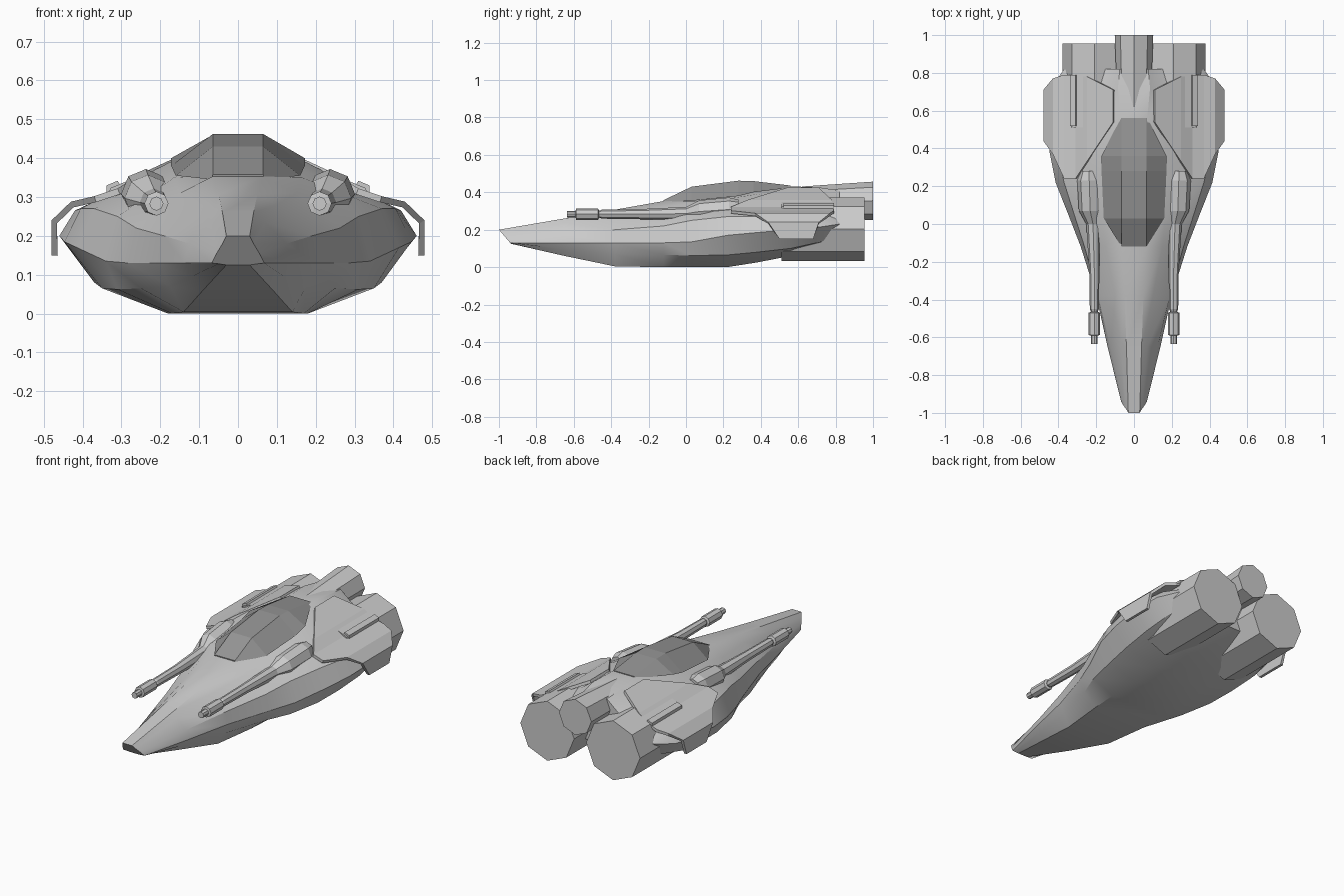
import bpy, bmesh, math

if "Cube" in bpy.data.objects:
    bpy.data.objects.remove(bpy.data.objects["Cube"])


def finish(ob, angle=None):
    bm = bmesh.new()
    bm.from_mesh(ob.data)
    bmesh.ops.recalc_face_normals(bm, faces=bm.faces)
    bm.to_mesh(ob.data)
    bm.free()
    if angle:
        bpy.ops.object.select_all(action='DESELECT')
        bpy.context.view_layer.objects.active = ob
        ob.select_set(True)
        bpy.ops.object.shade_smooth_by_angle(angle=math.radians(angle))
    return ob


def loft(name, rings, closed=True, angle=None):
    n = len(rings[0])
    verts = [p for r in rings for p in r]
    faces = []
    for i in range(len(rings) - 1):
        for j in range(n if closed else n - 1):
            k = (j + 1) % n
            faces.append((i*n + j, i*n + k, (i+1)*n + k, (i+1)*n + j))
    if closed:
        faces.append(tuple(range(n)))
        faces.append(tuple(range(len(verts) - n, len(verts))))
    me = bpy.data.meshes.new(name)
    me.from_pydata(verts, [], faces)
    ob = bpy.data.objects.new(name, me)
    bpy.context.collection.objects.link(ob)
    return finish(ob, angle)


def mirror(ob):
    ob.modifiers.new("Mirror", 'MIRROR')
    return ob


def symmetric(half, y):
    pts = [(x, y, z) for x, z in half]
    return pts + [(-x, yy, z) for x, yy, z in reversed(pts)]


def octagon(y, x, z, r):
    return [(x + r*math.cos(a*math.pi/4), y, z + r*math.sin(a*math.pi/4)) for a in range(8)]


# Hull: half sections from spine to keel
sections = [
    (-1.0, [(.03, .20), (.04, .18), (.055, .155), (.068, .13), (.05, .128), (.03, .125)]),
    (-.65, [(.04, .26), (.07, .235), (.125, .18), (.14, .13), (.12, .095), (.09, .06)]),
    (-.38, [(.05, .307), (.10, .28), (.19, .20), (.20, .13), (.175, .07), (.14, .004)]),
    (-.12, [(.065, .353), (.15, .31), (.262, .22), (.282, .13), (.25, .065), (.17, 0)]),
    (.03, [(.065, .355), (.165, .35), (.31, .25), (.34, .135), (.31, .062), (.18, 0)]),
    (.22, [(.065, .38), (.18, .365), (.37, .27), (.415, .17), (.35, .065), (.18, 0)]),
    (.38, [(.07, .41), (.175, .39), (.405, .27), (.447, .185), (.37, .08), (.18, .025)]),
    (.56, [(.07, .432), (.165, .385), (.42, .265), (.46, .20), (.38, .10), (.20, .06)]),
    (.72, [(.085, .425), (.165, .37), (.40, .265), (.44, .215), (.36, .135), (.20, .11)]),
    (.82, [(.075, .41), (.14, .355), (.34, .26), (.37, .23), (.31, .17), (.18, .145)]),
]
rings = [symmetric(h, y) for y, h in sections]
rings[0] = [(x, y + (.2 - z)*.85, z) for x, y, z in rings[0]]
loft("hull", rings, angle=30)

# Dark canopy
canopy = loft("canopy", [symmetric(h, y) for y, h in [
    (-.12, [(.065, .358), (.067, .345)]),
    (.03, [(.065, .43), (.16, .355)]),
    (.28, [(.065, .462), (.172, .38)]),
    (.36, [(.065, .46), (.172, .40)]),
    (.56, [(.065, .436), (.072, .425)])]])
mat = bpy.data.materials.new("dark_glass")
mat.diffuse_color = (.3, .3, .3, 1)
mat.use_nodes = True
mat.node_tree.nodes["Principled BSDF"].inputs["Base Color"].default_value = mat.diffuse_color
canopy.data.materials.append(mat)

# Engines
mirror(loft("side_engine", [octagon(y, .208, .203, .17) for y in (.51, .955)]))
loft("centre_engine", [octagon(.62, 0, .343, .088), octagon(1.0, 0, .355, .102)])

# Guns: stations of y, x, z, radius
gun = [(-.635, .21, .283, .018), (-.59, .21, .283, .018), (-.588, .21, .283, .031),
       (-.47, .21, .283, .031), (-.465, .21, .283, .018), (-.45, .21, .283, .024),
       (-.25, .21, .283, .027), (0, .217, .286, .036), (.07, .232, .297, .06),
       (.23, .237, .308, .064), (.28, .237, .315, .046)]
mirror(loft("gun", [octagon(*s) for s in gun]))

# Armour plates: strips of x, z, front y, back y
strips = [(.11, .425, .54, .71), (.25, .36, .33, .78), (.31, .322, .24, .785),
          (.37, .302, .24, .79), (.43, .288, .37, .77), (.48, .24, .44, .71),
          (.48, .15, .50, .68)]
plate = loft("armour_plate", [[(x, a, z), (x, b, z)] for x, z, a, b in strips], closed=False)
if sum(p.normal.z for p in plate.data.polygons) < 0:
    plate.data.flip_normals()
solid = plate.modifiers.new("Solidify", 'SOLIDIFY')
solid.thickness = .016
solid.offset = -1
mirror(plate)

# Raised ridge along each plate
mirror(loft("plate_ridge", [[(.30, y, .325), (.31, y, .342), (.338, y, .33), (.338, y, .30)]
                            for y in (.52, .79)]))
